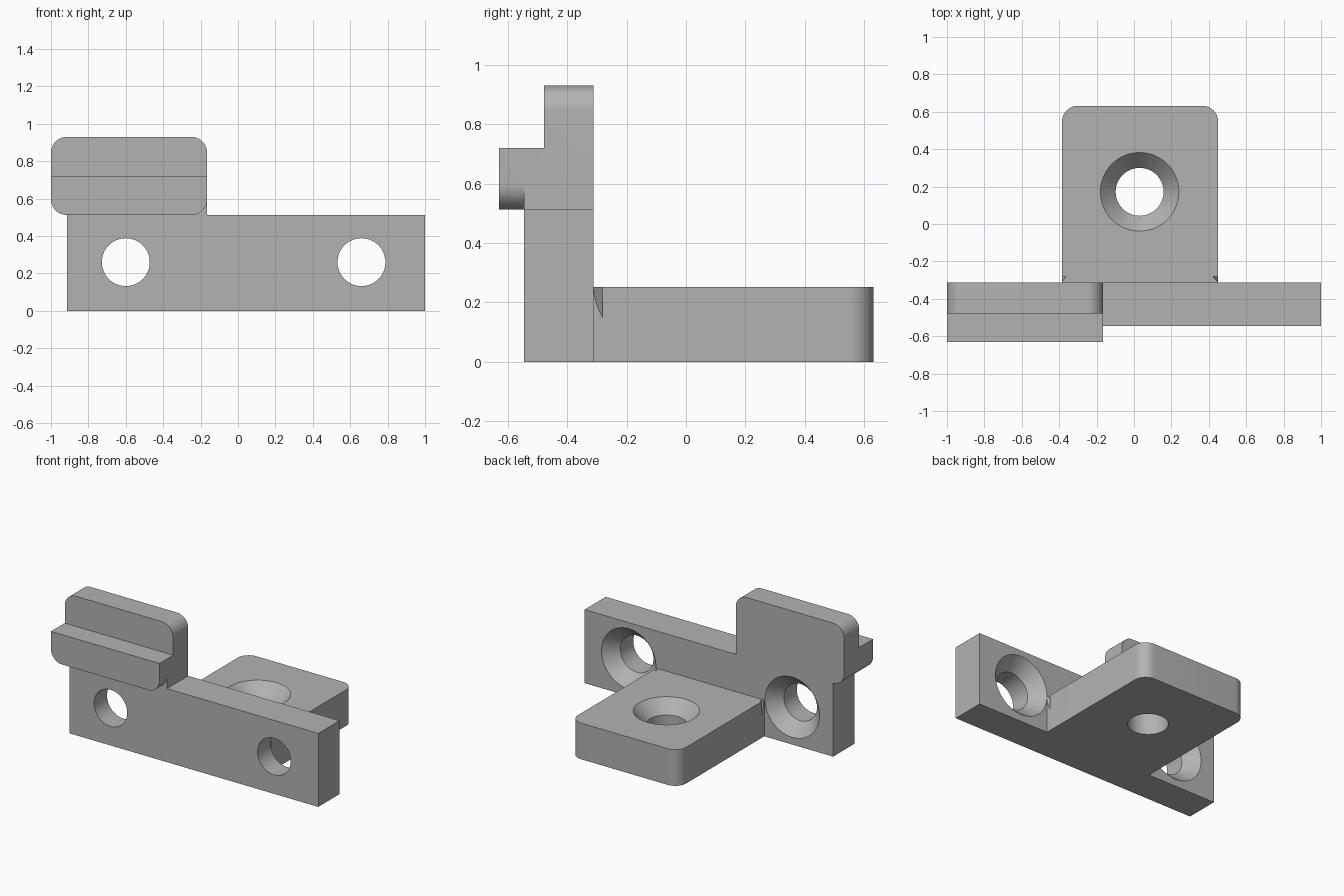
import bpy, bmesh, math
from mathutils import Matrix, Vector

cube = bpy.data.objects.get("Cube")
if cube:
    bpy.data.objects.remove(cube, do_unlink=True)

GREY = (0.45, 0.45, 0.45, 1)
mat = bpy.data.materials.new("plain grey")
mat.use_nodes = True
mat.diffuse_color = GREY
mat.node_tree.nodes["Principled BSDF"].inputs["Base Color"].default_value = GREY

R = 0.085                       # corner rounding
HOLE, SINK, DEPTH = 0.128, 0.21, 0.09
BACK, FRONT, LIP, STEP = -0.312, -0.545, -0.63, -0.478
LEDGE, TOP = 0.512, 0.93


def outline(corners):
    """Corners are (u, v, radius); rounded ones become arcs."""
    points = []
    for i, (u, v, r) in enumerate(corners):
        p = Vector((u, v))
        if not r:
            points.append(p)
            continue
        a = (Vector(corners[i - 1][:2]) - p).normalized()
        b = (Vector(corners[(i + 1) % len(corners)][:2]) - p).normalized()
        centre = p + (a + b) * r
        for k in range(13):
            t = k / 12 * math.pi / 2
            points.append(centre - b * r * math.cos(t) - a * r * math.sin(t))
    return points


def new_object(name, bm):
    bmesh.ops.recalc_face_normals(bm, faces=bm.faces)
    mesh = bpy.data.meshes.new(name)
    bm.to_mesh(mesh)
    bm.free()
    mesh.materials.append(mat)
    obj = bpy.data.objects.new(name, mesh)
    bpy.context.collection.objects.link(obj)
    return obj


def prism(name, corners, axis, start, end):
    """Extrude an outline along y (outline in x, z) or z (outline in x, y)."""
    bm = bmesh.new()
    place = (lambda p: (p.x, start, p.y)) if axis == "y" else (lambda p: (p.x, p.y, start))
    face = bm.faces.new([bm.verts.new(place(p)) for p in outline(corners)])
    grown = bmesh.ops.extrude_face_region(bm, geom=[face])["geom"]
    shift = Vector((0, end - start, 0)) if axis == "y" else Vector((0, 0, end - start))
    bmesh.ops.translate(bm, vec=shift, verts=[g for g in grown if isinstance(g, bmesh.types.BMVert)])
    return new_object(name, bm)


def screw_cutter(name, location, rotation):
    """Countersunk hole shape: revolved profile, mouth at the origin facing +z."""
    bm = bmesh.new()
    over = 0.03
    wide = SINK + over * (SINK - HOLE) / DEPTH
    profile = [(0, over), (wide, over), (HOLE, -DEPTH), (HOLE, -0.4), (0, -0.4)]
    verts = [bm.verts.new((r, 0, z)) for r, z in profile]
    edges = [bm.edges.new(pair) for pair in zip(verts, verts[1:])]
    bmesh.ops.spin(bm, geom=verts + edges, axis=(0, 0, 1), cent=(0, 0, 0),
                   angle=math.tau, steps=64)
    bmesh.ops.remove_doubles(bm, verts=bm.verts, dist=0.0001)
    bm.transform(Matrix.Translation(location) @ rotation)
    return new_object(name, bm)


def combine(target, tool, operation):
    mod = target.modifiers.new(tool.name, "BOOLEAN")
    mod.operation, mod.solver, mod.object = operation, "EXACT", tool
    bpy.context.view_layer.objects.active = target
    bpy.ops.object.modifier_apply(modifier=mod.name)
    bpy.data.objects.remove(tool, do_unlink=True)


# Wall bar with the raised plate at one end
bracket = prism("bracket", [
    (-0.915, 0, 0), (1, 0, 0), (1, LEDGE, 0), (-0.165, LEDGE, 0),
    (-0.165, TOP, R), (-1, TOP, R), (-1, LEDGE, R), (-0.915, LEDGE, 0)], "y", FRONT, BACK)

# Front lip
lip = prism("lip", [(-1, LEDGE, R), (-0.165, LEDGE, R), (-0.165, TOP, R), (-1, TOP, R)],
            "y", LIP, -0.4)
combine(bracket, lip, "UNION")

# Step above the lip
step = prism("step_cutter", [(-1.2, 0.72, 0), (0, 0.72, 0), (0, 1.1, 0), (-1.2, 1.1, 0)],
             "y", -0.8, STEP)
combine(bracket, step, "DIFFERENCE")

# Rear mounting tab
tab = prism("tab", [(-0.385, -0.4, 0), (0.45, -0.4, 0), (0.45, 0.632, R), (-0.385, 0.632, R)],
            "z", 0, 0.252)
combine(bracket, tab, "UNION")

# Countersunk screw holes
to_back = Matrix.Rotation(-math.pi / 2, 4, "X")
for name, place, turn in (
        ("left_hole", (0.66, BACK, 0.26), to_back),
        ("right_hole", (-0.6, BACK, 0.26), to_back),
        ("tab_hole", (0.03, 0.172, 0.252), Matrix.Identity(4))):
    combine(bracket, screw_cutter(name, place, turn), "DIFFERENCE")

bpy.ops.object.select_all(action="DESELECT")
bracket.select_set(True)
bpy.context.view_layer.objects.active = bracket
bpy.ops.object.shade_smooth_by_angle(angle=math.radians(30))
